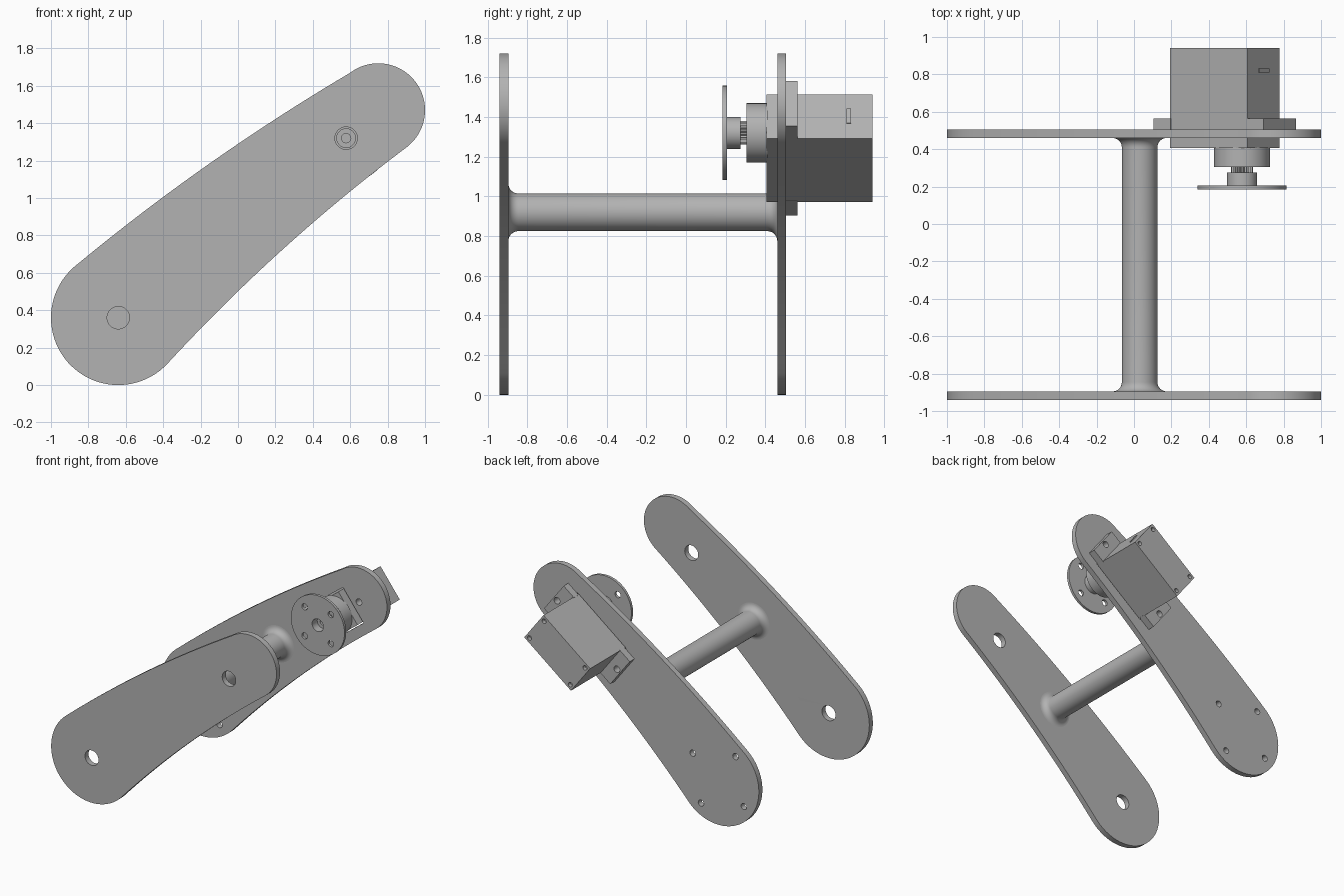
import bpy, bmesh
from math import sin, cos, radians, pi
from mathutils import Matrix, Vector

if "Cube" in bpy.data.objects:
    bpy.data.objects.remove(bpy.data.objects["Cube"], do_unlink=True)

grey = bpy.data.materials.new("plain grey")
grey.use_nodes = True
COLOUR = (0.45, 0.45, 0.45, 1)
grey.diffuse_color = COLOUR
grey.node_tree.nodes["Principled BSDF"].inputs["Base Color"].default_value = COLOUR

# Key centres in the x-z plane
BIG_END, SMALL_END = (-0.64, 0.36), (0.75, 1.47)
SHAFT, SERVO, TILT = (0.578, 1.32), (0.485, 1.243), radians(37.5)


def arc(centre, r, start=0, end=360, n=48):
    """Points on an arc, angles in degrees; a full turn drops the repeated point."""
    last = n if end - start >= 360 else n + 1
    angles = [radians(start + (end - start) * i / n) for i in range(last)]
    return [(centre[0] + r * cos(a), centre[1] + r * sin(a)) for a in angles]


def bowed_edge(p, q, rise, n=20):
    """Inner points of a slightly curved edge, bowed towards the upper left."""
    p, q = Vector(p), Vector(q)
    side = Vector((-0.62, 0.78)) * rise
    return [tuple(p.lerp(q, i / n) + side * 4 * (i / n) * (1 - i / n)) for i in range(1, n)]


def servo_point(u, v):
    """Servo coordinates (along, across) to x-z."""
    return (SERVO[0] + u * cos(TILT) - v * sin(TILT),
            SERVO[1] + u * sin(TILT) + v * cos(TILT))


def servo_rect(u0, u1, v0, v1):
    return [servo_point(u, v) for u, v in ((u0, v0), (u1, v0), (u1, v1), (u0, v1))]


def finish(name, bm):
    """Weld, shade smooth with sharp corners, and link the part."""
    bmesh.ops.remove_doubles(bm, verts=bm.verts, dist=0.0002)
    bmesh.ops.recalc_face_normals(bm, faces=bm.faces)
    for f in bm.faces:
        f.smooth = True
        f.material_index = 0
    for e in bm.edges:
        e.smooth = e.calc_face_angle(pi) < radians(30)
    mesh = bpy.data.meshes.new(name)
    bm.to_mesh(mesh)
    bm.free()
    mesh.materials.append(grey)
    bpy.context.collection.objects.link(bpy.data.objects.new(name, mesh))


def prism(name, loops, y0, y1):
    """Extrude an x-z outline (first loop) with holes (other loops) from y0 to y1."""
    curve = bpy.data.curves.new(name + " outline", "CURVE")
    curve.dimensions = "2D"
    curve.fill_mode = "BOTH"
    curve.extrude = (y1 - y0) / 2
    for loop in loops:
        spline = curve.splines.new("POLY")
        spline.points.add(len(loop) - 1)
        for point, (x, z) in zip(spline.points, loop):
            point.co = (x, z, 0, 1)
        spline.use_cyclic_u = True
    helper = bpy.data.objects.new(name + " helper", curve)
    bpy.context.collection.objects.link(helper)
    bpy.context.view_layer.update()
    shape = helper.evaluated_get(bpy.context.evaluated_depsgraph_get())
    mesh = bpy.data.meshes.new_from_object(shape)
    bm = bmesh.new()
    bm.from_mesh(mesh)
    bm.transform(Matrix.Translation((0, (y0 + y1) / 2, 0)) @ Matrix.Rotation(pi / 2, 4, "X"))
    bpy.data.objects.remove(helper)
    bpy.data.curves.remove(curve)
    bpy.data.meshes.remove(mesh)
    finish(name, bm)


def hole_ring(centre, radius, hole, first):
    """Four round holes spaced evenly on a circle."""
    return [arc(c, hole, n=20) for c in arc(centre, radius, first, first + 360, 4)]


# Shared arm plate outline
big = arc(BIG_END, 0.36, 128, 316)
small = arc(SMALL_END, 0.25, -53, 127)
outline = (big + bowed_edge(big[-1], small[0], 0.04)
           + small + bowed_edge(small[-1], big[0], 0.035))

# Front plate with two pivot holes
prism("front_plate", [outline, arc(BIG_END, 0.06), arc(SHAFT, 0.06)], -0.94, -0.895)

# Rear plate with servo opening, mounting holes and bolt ring
ear_holes = [arc(servo_point(u, 0), 0.026, n=20) for u in (-0.335, 0.335)]
prism("rear_plate",
      [outline, servo_rect(-0.272, 0.272, -0.15, 0.15)] + ear_holes
      + hole_ring(BIG_END, 0.274, 0.025, 34), 0.46, 0.505)

# Connecting rod with filleted ends, turned around its axis
ROD, FILLET = 0.095, 0.05
half = [(ROD + FILLET - FILLET * cos(a), FILLET - FILLET * sin(a))
        for a in [pi / 2 - pi / 2 * i / 8 for i in range(9)]]
profile = [(r, -0.895 + d) for r, d in half] + [(r, 0.46 - d) for r, d in reversed(half)]
bm = bmesh.new()
verts = [bm.verts.new((0.03 + r, y, 0.92)) for r, y in profile]
edges = [bm.edges.new(pair) for pair in zip(verts, verts[1:])]
bmesh.ops.spin(bm, geom=verts + edges, cent=(0.03, 0, 0.92), axis=(0, 1, 0),
               angle=2 * pi, steps=48)
finish("connecting_rod", bm)

# Servo case, with a rear cover that has four screw holes
case = servo_rect(-0.261, 0.261, -0.14, 0.14)
corners = [arc(servo_point(u, v), 0.018, n=16)
           for u in (-0.228, 0.228) for v in (-0.107, 0.107)]
prism("servo_case", [case], 0.405, 0.91)
prism("servo_rear_cover", [case] + corners, 0.91, 0.94)

# Mounting ears at both ends of the case
for name, s in (("lower_ear", -1), ("upper_ear", 1)):
    inner, outer = sorted((s * 0.255, s * 0.37))
    hole = arc(servo_point(s * 0.335, 0), 0.026, n=20)
    prism(name, [servo_rect(inner, outer, -0.143, 0.143), hole], 0.505, 0.563)

# Cable outlet on the upper end of the case
prism("cable_outlet", [servo_rect(0.25, 0.268, -0.045, 0.045)], 0.81, 0.832)

# Gear housing, splined shaft, horn hub and horn disc
prism("gear_housing", [arc(SHAFT, 0.15)], 0.305, 0.41)
teeth = [arc(SHAFT, 0.06 if i % 2 else 0.052, i * 7.5, i * 7.5 + 360, 1)[0] for i in range(48)]
prism("splined_shaft", [teeth, arc(SHAFT, 0.025, n=24)], 0.25, 0.306)
prism("horn_hub", [arc(SHAFT, 0.08), arc(SHAFT, 0.05)], 0.205, 0.275)
prism("horn_disc", [arc(SHAFT, 0.238, n=64), arc(SHAFT, 0.05)]
      + hole_ring(SHAFT, 0.165, 0.025, 45), 0.185, 0.206)
